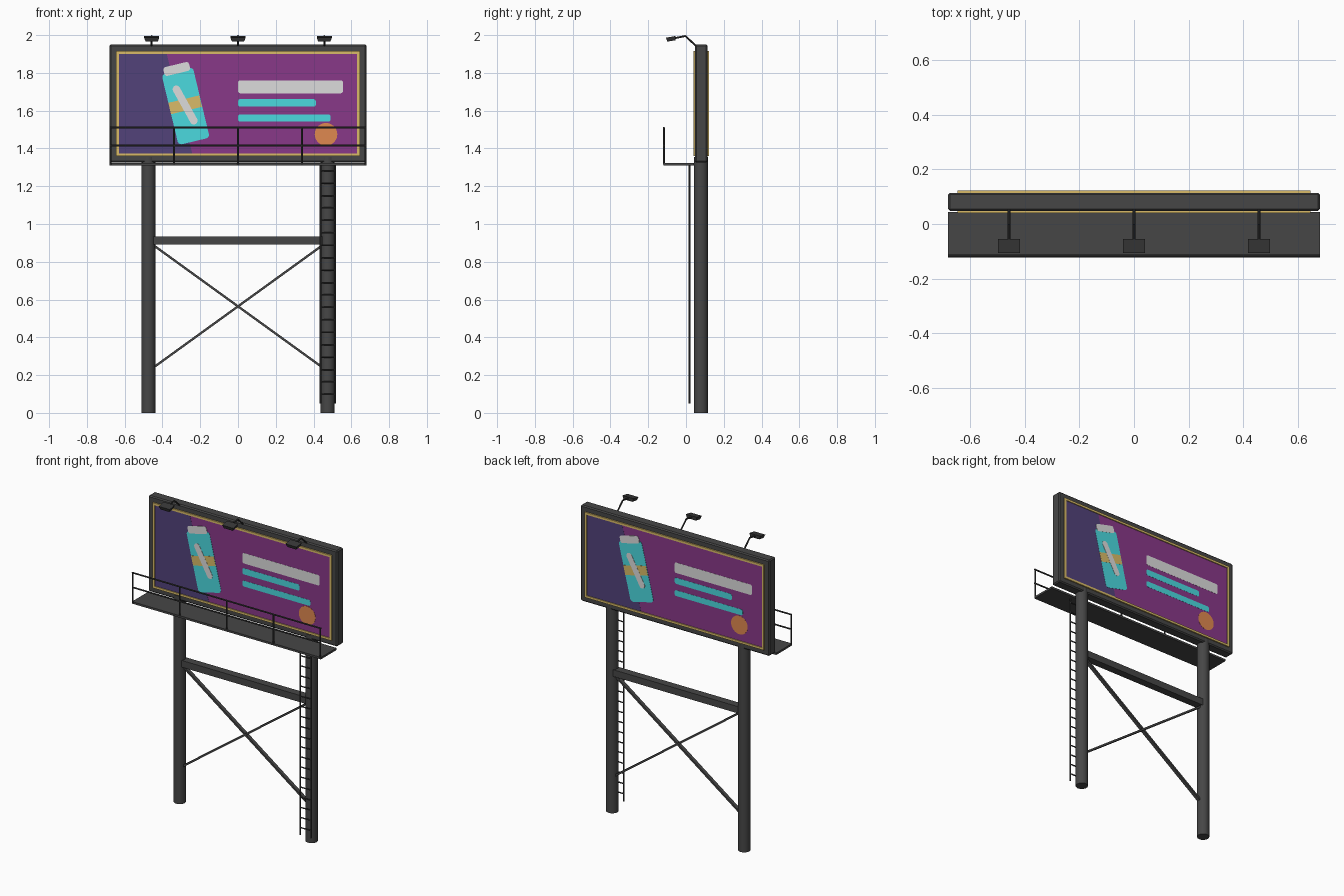
import bpy, bmesh, math
from mathutils import Vector

if "Cube" in bpy.data.objects:
    bpy.data.objects.remove(bpy.data.objects["Cube"])

YC = 0.081  # depth of the sign's centre plane


def material(name, r, g, b):
    m = bpy.data.materials.new(name)
    m.diffuse_color = (r, g, b, 1)
    m.use_nodes = True
    m.node_tree.nodes["Principled BSDF"].inputs["Base Color"].default_value = m.diffuse_color
    return m


METAL = material("dark_grey_metal", 0.062, 0.062, 0.062)
RAILS = material("charcoal_metal", 0.04, 0.04, 0.04)
PURPLE = material("purple", 0.25, 0.04, 0.25)
INDIGO = material("indigo", 0.085, 0.055, 0.195)
GOLD = material("gold", 0.70, 0.50, 0.14)
CYAN = material("cyan", 0.07, 0.70, 0.74)
WHITE = material("off_white", 0.72, 0.72, 0.72)
ORANGE = material("orange", 0.74, 0.25, 0.08)


def finish(name, bm, mat, smooth=False):
    bmesh.ops.recalc_face_normals(bm, faces=bm.faces)
    me = bpy.data.meshes.new(name)
    bm.to_mesh(me)
    bm.free()
    me.materials.append(mat)
    ob = bpy.data.objects.new(name, me)
    bpy.context.collection.objects.link(ob)
    if smooth:
        bpy.ops.object.select_all(action='DESELECT')
        ob.select_set(True)
        bpy.context.view_layer.objects.active = ob
        bpy.ops.object.shade_smooth_by_angle(angle=math.radians(40))
    return ob


def add_box(bm, lo, hi):
    vs = bmesh.ops.create_cube(bm, size=1)["verts"]
    for v in vs:
        v.co = Vector([lo[i] + (v.co[i] + 0.5) * (hi[i] - lo[i]) for i in range(3)])
    return vs


def add_rod(bm, a, b, r, sides=8):
    a, b = Vector(a), Vector(b)
    vs = bmesh.ops.create_cone(bm, cap_ends=True, segments=sides, radius1=r,
                               radius2=r, depth=(b - a).length)["verts"]
    q = (b - a).to_track_quat('Z', 'Y')
    for v in vs:
        v.co = q @ v.co + (a + b) / 2


def rounded(cx, cz, hw, hh, r, ang=0.0, n=6):
    """Rounded rectangle outline in the sign plane, turned by ang degrees."""
    pts = []
    for k, (sx, sz) in enumerate(((1, 1), (-1, 1), (-1, -1), (1, -1))):
        for i in range(n + 1):
            t = math.pi / 2 * (k + i / n)
            pts.append((sx * (hw - r) + r * math.cos(t), sz * (hh - r) + r * math.sin(t)))
    c, s = math.cos(math.radians(ang)), math.sin(math.radians(ang))
    return [(cx + c * x - s * z, cz + s * x + c * z) for x, z in pts]


def rect(x0, x1, z0, z1):
    return [(x0, z0), (x1, z0), (x1, z1), (x0, z1)]


def art(name, outlines, d, mat):
    """Thin plates on both sides of the sign, the back one turned half round."""
    bm = bmesh.new()
    for s in (1, -1):
        for pts in outlines:
            f = bm.faces.new([bm.verts.new((s * x, YC - s * 0.032, z)) for x, z in pts])
            new = bmesh.ops.extrude_face_region(bm, geom=[f])["geom"]
            for v in new:
                if isinstance(v, bmesh.types.BMVert):
                    v.co.y = YC - s * d
    return finish(name, bm, mat)


# Sign box
bm = bmesh.new()
add_box(bm, (-0.68, YC - 0.033, 1.326), (0.68, YC + 0.033, 1.95))
bmesh.ops.bevel(bm, geom=bm.edges[:], offset=0.007, segments=1, affect='EDGES')
finish("sign_frame", bm, METAL)

# Poster faces and gold trim
art("poster_background", [rect(-0.64, 0.64, 1.365, 1.91)], 0.0350, PURPLE)
art("poster_dark_area", [[(-0.64, 1.365), (-0.24, 1.365), (-0.38, 1.91), (-0.64, 1.91)]],
    0.0358, INDIGO)
art("gold_trim", [rect(-0.645, 0.645, 1.36, 1.374), rect(-0.645, 0.645, 1.901, 1.915),
                  rect(-0.645, -0.631, 1.374, 1.901), rect(0.631, 0.645, 1.374, 1.901)],
    0.041, GOLD)

# Tilted drink can picture
CX, CZ, TILT = -0.28, 1.636, 13.5
ux, uz = -math.sin(math.radians(TILT)), math.cos(math.radians(TILT))
art("can_body", [rounded(CX - 0.012 * ux, CZ - 0.012 * uz, 0.085, 0.192, 0.02, TILT)],
    0.0366, CYAN)
art("can_lid", [rounded(CX + 0.19 * ux, CZ + 0.19 * uz, 0.07, 0.024, 0.015, TILT)],
    0.0374, WHITE)
art("can_band", [rounded(CX, CZ - 0.005, 0.084, 0.031, 0.001, TILT, 1)], 0.0374, GOLD)
art("can_slash", [rounded(CX, CZ - 0.006, 0.02, 0.115, 0.0199, 29)], 0.0382, WHITE)

# Plain bars and round spot
art("headline_bar", [rounded(0.278, 1.726, 0.278, 0.034, 0.012)], 0.0358, WHITE)
art("small_bars", [rounded(0.206, 1.641, 0.206, 0.02, 0.012),
                   rounded(0.245, 1.561, 0.245, 0.019, 0.012)], 0.0358, CYAN)
art("round_spot", [rounded(0.466, 1.475, 0.06, 0.06, 0.0599)], 0.0358, ORANGE)

# Support posts
for side, x in (("left", -0.475), ("right", 0.475)):
    bm = bmesh.new()
    add_rod(bm, (x, YC - 0.002, 0), (x, YC - 0.002, 1.355), 0.037, 24)
    finish(side + "_post", bm, METAL, True)

# Cross beam and diagonal braces
bm = bmesh.new()
add_box(bm, (-0.46, YC - 0.025, 0.891), (0.46, YC + 0.025, 0.935))
finish("cross_beam", bm, METAL)
bm = bmesh.new()
for s in (1, -1):
    a, b = Vector((-0.455 * s, YC, 0.893)), Vector((0.455 * s, YC, 0.235))
    n = Vector((b.z - a.z, 0, a.x - b.x)).normalized() * 0.006
    vs = add_box(bm, (0, -0.012, -1), (1, 0.012, 1))
    for v in vs:
        v.co = a.lerp(b, v.co.x) + n * v.co.z + Vector((0, v.co.y + 0.002 * s, 0))
finish("diagonal_braces", bm, METAL)

# Walkway and front railing
bm = bmesh.new()
add_box(bm, (-0.68, -0.119, 1.309), (0.68, 0.043, 1.322))
finish("walkway", bm, METAL)
bm = bmesh.new()
for z in (1.415, 1.51):
    add_rod(bm, (-0.68, -0.117, z), (0.68, -0.117, z), 0.005)
for x in (-0.675, -0.338, 0, 0.338, 0.675):
    add_rod(bm, (x, -0.117, 1.315), (x, -0.117, 1.51), 0.005)
finish("railing", bm, RAILS, True)

# Ladder
bm = bmesh.new()
for x in (0.436, 0.514):
    add_rod(bm, (x, 0.018, 0.05), (x, 0.018, 1.315), 0.005)
for i in range(19):
    z = 0.098 + i * 0.0658
    add_rod(bm, (0.436, 0.018, z), (0.514, 0.018, z), 0.004)
finish("ladder", bm, RAILS, True)

# Lamps on bent arms over the front
for name, x in (("left", -0.457), ("middle", 0), ("right", 0.457)):
    bm = bmesh.new()
    add_rod(bm, (x, 0.056, 1.94), (x, -0.003, 1.995), 0.005)
    add_rod(bm, (x, -0.003, 1.995), (x, -0.06, 1.984), 0.005)
    finish(name + "_lamp_arm", bm, RAILS, True)
    bm = bmesh.new()
    for v in add_box(bm, (-0.04, -0.026, -0.011), (0.04, 0.026, 0.011)):
        if v.co.z < 0:
            v.co.x *= 0.8
            v.co.y *= 0.85
    q = Vector((0, 1, 0)).rotation_difference(Vector((0, 0.985, 0.17)))
    for v in bm.verts:
        v.co = q @ v.co + Vector((x, -0.079, 1.98))
    finish(name + "_lamp_head", bm, RAILS)
